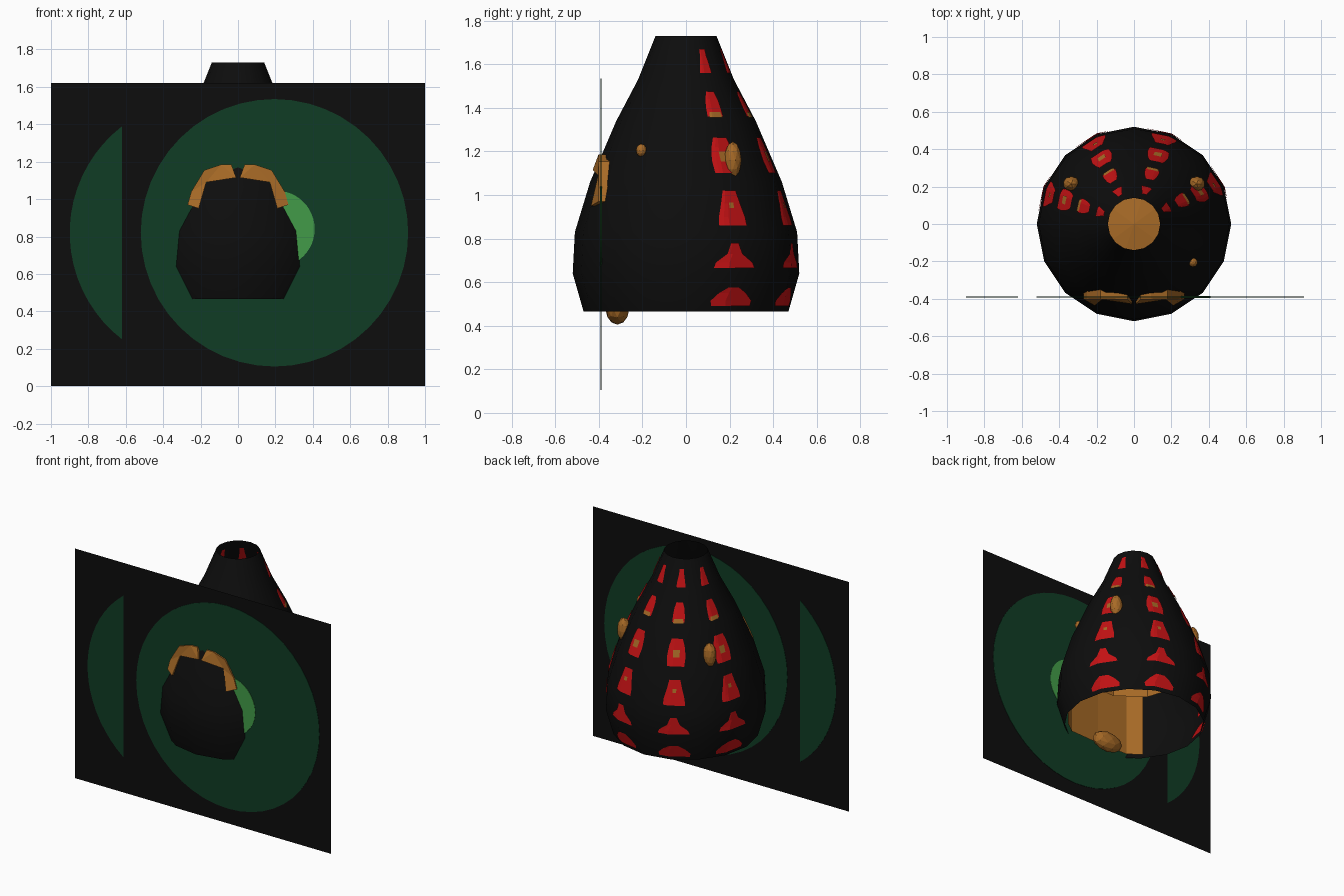
import bpy, bmesh, math
from mathutils import Vector

if "Cube" in bpy.data.objects:
    bpy.data.objects.remove(bpy.data.objects["Cube"])


def material(name, rgb):
    m = bpy.data.materials.new(name)
    m.diffuse_color = (*rgb, 1)
    m.use_nodes = True
    m.node_tree.nodes["Principled BSDF"].inputs["Base Color"].default_value = m.diffuse_color
    return m


BLACK = material("black", (0.004, 0.004, 0.004))
DARK_GREEN = material("dark green", (0.005, 0.045, 0.018))
LIGHT_GREEN = material("light green", (0.055, 0.33, 0.065))
RED = material("red", (0.55, 0.006, 0.007))
OCHRE = material("ochre", (0.39, 0.145, 0.02))


def make(name, verts, faces, mat, smooth=False):
    me = bpy.data.meshes.new(name)
    me.from_pydata([tuple(v) for v in verts], [], faces)
    bm = bmesh.new()
    bm.from_mesh(me)
    bmesh.ops.remove_doubles(bm, verts=bm.verts, dist=1e-5)
    bmesh.ops.recalc_face_normals(bm, faces=bm.faces)
    bm.to_mesh(me)
    bm.free()
    me.materials.append(mat)
    if smooth:
        for p in me.polygons:
            p.use_smooth = True
    ob = bpy.data.objects.new(name, me)
    bpy.context.collection.objects.link(ob)
    return ob


def lathe(name, profile, sides, mat, smooth=False):
    verts = [(r * math.cos(2 * math.pi * k / sides), r * math.sin(2 * math.pi * k / sides), z)
             for r, z in profile for k in range(sides)]
    faces = [(i * sides + k, i * sides + (k + 1) % sides,
              (i + 1) * sides + (k + 1) % sides, (i + 1) * sides + k)
             for i in range(len(profile) - 1) for k in range(sides)]
    return make(name, verts, faces, mat, smooth)


def prism(name, front, back, mat):
    n = len(front)
    faces = [tuple(range(n)), tuple(range(n, 2 * n))]
    faces += [(k, (k + 1) % n, n + (k + 1) % n, n + k) for k in range(n)]
    return make(name, front + back, faces, mat)


def lump(name, loc, scale, mat):
    bm = bmesh.new()
    bmesh.ops.create_icosphere(bm, subdivisions=2, radius=1)
    pts = [Vector((v.co.x * scale[0], v.co.y * scale[1], v.co.z * scale[2])) + Vector(loc)
           for v in bm.verts]
    faces = [tuple(v.index for v in f.verts) for f in bm.faces]
    bm.free()
    return make(name, pts, faces, mat)


# Open sixteen-sided shell
SHELL = [(0.47, 0.465), (0.52, 0.64), (0.51, 0.83), (0.44, 1.06),
         (0.32, 1.34), (0.22, 1.53), (0.14, 1.73)]
lathe("shell", SHELL, 16, BLACK, True)


def shell_radius(z):
    for (r0, z0), (r1, z1) in zip(SHELL, SHELL[1:]):
        if z <= z1:
            return r0 + (r1 - r0) * (z - z0) / (z1 - z0)
    return SHELL[-1][0]


def on_shell(angle, z, offset):
    """Point on the faceted shell wall, pushed out by offset."""
    step = math.pi / 8
    a = angle % step - step / 2
    r = shell_radius(z) * math.cos(step / 2) / math.cos(a) + offset
    return (r * math.cos(angle), r * math.sin(angle), z)


# Painted patches on the back of the shell: outlines as (height, half width)
PATCHES = [
    [(0.49, 0.10), (0.515, 0.105), (0.55, 0.07), (0.575, 0.03)],
    [(0.665, 0.105), (0.69, 0.095), (0.73, 0.04), (0.78, 0.02)],
    [(0.86, 0.072), (0.90, 0.068), (0.96, 0.05), (1.02, 0.035)],
    [(1.10, 0.055), (1.16, 0.06), (1.22, 0.05), (1.265, 0.035)],
    [(1.36, 0.04), (1.40, 0.038), (1.44, 0.032), (1.475, 0.02)],
    [(1.56, 0.03), (1.60, 0.024), (1.64, 0.016), (1.67, 0.014)],
]
DOTS = [
    [(0.94, 0.012), (0.965, 0.012)],
    [(1.155, 0.02), (1.20, 0.022)],
    [(1.355, 0.034), (1.38, 0.028)],
]
COLUMNS = [math.radians(26 + 45 * k) for k in range(4)]


def patches(name, outlines, offsets, mat):
    verts, faces, cols = [], [], 7
    for centre in COLUMNS:
        for outline in outlines:
            for off in offsets:
                base = len(verts)
                for z, w in outline:
                    for c in range(cols):
                        t = 2 * c / (cols - 1) - 1
                        verts.append(on_shell(centre + t * w / shell_radius(z), z, off))
                for i in range(len(outline) - 1):
                    for c in range(cols - 1):
                        a = base + i * cols + c
                        faces.append((a, a + 1, a + cols + 1, a + cols))
    make(name, verts, faces, mat)


patches("red_patches", PATCHES, (0.006, -0.006), RED)
patches("ochre_dots", DOTS, (0.009,), OCHRE)

# Flat upright panel with disc plates showing on both sides
PY = -0.39
make("panel", [(-1, PY, 0), (1, PY, 0), (1, PY, 1.62), (-1, PY, 1.62)], [(0, 1, 2, 3)], BLACK)


def plate(name, cx, cz, r, a0, a1, n, depth, mat):
    pts = []
    for k in range(n):
        a = a0 + (a1 - a0) * k / (n - 1)
        pts.append((cx + r * math.cos(a), cz + r * math.sin(a)))
    prism(name, [(x, PY - depth / 2, z) for x, z in pts],
          [(x, PY + depth / 2, z) for x, z in pts], mat)


FULL = 2 * math.pi * 47 / 48
HALF = math.acos(0.44 / 0.72)
plate("large_disc", 0.195, 0.82, 0.715, 0, FULL, 48, 0.005, DARK_GREEN)
plate("side_segment", -0.18, 0.82, 0.72, math.pi - HALF, math.pi + HALF, 20, 0.005, DARK_GREEN)
plate("small_disc", 0.205, 0.84, 0.205, 0, FULL, 48, 0.0095, LIGHT_GREEN)

# Inner body: closed dome with a front wall hanging below it
lathe("inner_dome", [(0.37, 0.88), (0.375, 1.06), (0.32, 1.2), (0.24, 1.36),
                     (0.15, 1.45), (0.001, 1.47)], 10, OCHRE)
wall = [(-0.33, -0.30), (-0.24, -0.365), (0, -0.375), (0.24, -0.365), (0.33, -0.30)]
make("inner_front_wall", [(x, y, z) for z in (0.48, 0.95) for x, y in wall],
     [(k, k + 1, k + 6, k + 5) for k in range(4)], OCHRE)
lump("lower_lump", (-0.03, -0.315, 0.475), (0.12, 0.055, 0.07), OCHRE)

# Arched ridge breaking through the front, mirrored left and right
RIDGE = [(0.21, 0.95), (0.27, 0.97), (0.25, 1.04), (0.18, 1.155),
         (0.09, 1.185), (0.035, 1.185), (0.01, 1.115), (0.17, 1.09)]
for side, label in ((-1, "left"), (1, "right")):
    front = []
    for x, z in RIDGE:
        y = -math.sqrt(shell_radius(z) ** 2 - x * x) - 0.012
        front.append((side * x, min(y, -0.402), z))
    # split into quads so the bent ridge keeps flat facets
    n = len(front)
    back = [(x, y + 0.07, z) for x, y, z in front]
    faces = [(0, 1, 2, 7), (2, 3, 7), (3, 4, 7), (4, 6, 7), (4, 5, 6)]
    faces += [tuple(i + n for i in f) for f in faces]
    faces += [(k, (k + 1) % n, n + (k + 1) % n, n + k) for k in range(n)]
    make(label + "_front_ridge", front + back, faces, OCHRE)
    # Rear bumps breaking through the shell
    lump(label + "_rear_bump", (side * 0.335, 0.215, 1.16), (0.045, 0.04, 0.085), OCHRE)

lump("small_side_bump", (0.315, -0.205, 1.205), (0.025, 0.025, 0.03), OCHRE)
